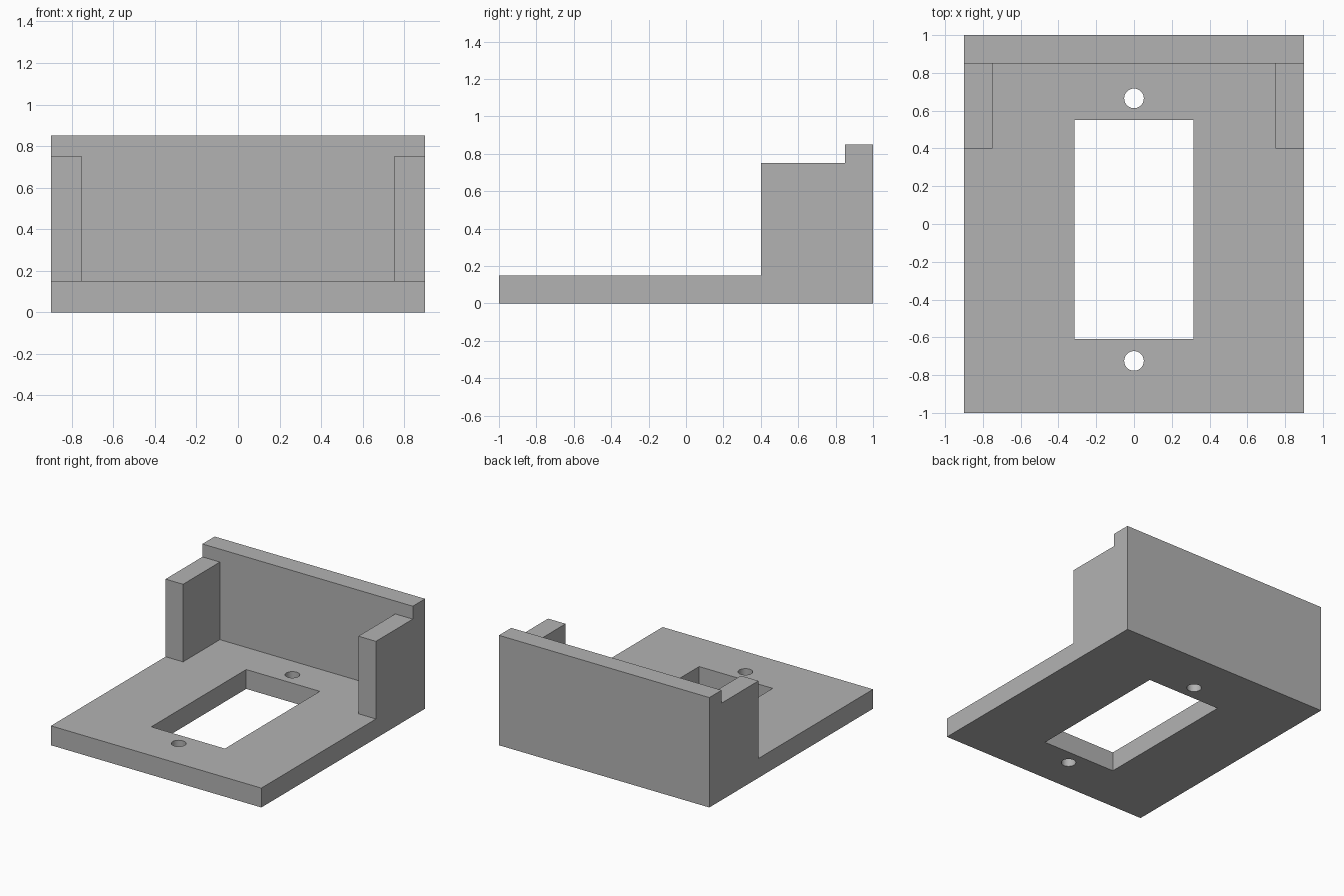
import bpy
import bmesh
from mathutils import Matrix, Vector

cube = bpy.data.objects.get("Cube")
if cube:
    bpy.data.objects.remove(cube, do_unlink=True)

HALF_WIDTH = 0.9
BASE_TOP = 0.15
CHEEK_TOP = 0.75
WALL_TOP = 0.85
CHEEK_FRONT = 0.4
WALL_FRONT = 0.85

grey = bpy.data.materials.new("plain_grey")
grey.use_nodes = True
colour = (0.45, 0.45, 0.45, 1)
grey.diffuse_color = colour
grey.node_tree.nodes["Principled BSDF"].inputs["Base Color"].default_value = colour


def add_object(name, bm):
    bmesh.ops.recalc_face_normals(bm, faces=bm.faces)
    mesh = bpy.data.meshes.new(name)
    bm.to_mesh(mesh)
    bm.free()
    mesh.materials.append(grey)
    obj = bpy.data.objects.new(name, mesh)
    bpy.context.collection.objects.link(obj)
    return obj


def box(name, low, high):
    low, high = Vector(low), Vector(high)
    bm = bmesh.new()
    place = Matrix.Translation((low + high) / 2) @ Matrix.Diagonal((*(high - low), 1))
    bmesh.ops.create_cube(bm, size=1, matrix=place)
    return add_object(name, bm)


def post(name, y, radius):
    bm = bmesh.new()
    bmesh.ops.create_cone(bm, cap_ends=True, segments=32, radius1=radius,
                          radius2=radius, depth=1, matrix=Matrix.Translation((0, y, 0)))
    return add_object(name, bm)


# Bracket body: stepped side profile extruded across the width
profile = [(-1, 0), (1, 0), (1, WALL_TOP), (WALL_FRONT, WALL_TOP),
           (WALL_FRONT, CHEEK_TOP), (CHEEK_FRONT, CHEEK_TOP),
           (CHEEK_FRONT, BASE_TOP), (-1, BASE_TOP)]
bm = bmesh.new()
side = bm.faces.new([bm.verts.new((-HALF_WIDTH, y, z)) for y, z in profile])
grown = bmesh.ops.extrude_face_region(bm, geom=[side], use_keep_orig=True)["geom"]
bmesh.ops.translate(bm, vec=(2 * HALF_WIDTH, 0, 0),
                    verts=[v for v in grown if isinstance(v, bmesh.types.BMVert)])
bracket = add_object("mounting_bracket", bm)

# Pocket between the cheeks, window in the base, and two screw holes
cutters = [
    box("cheek_pocket", (-0.75, 0.3, BASE_TOP), (0.75, WALL_FRONT, 1)),
    box("base_window", (-0.315, -0.61, -0.3), (0.315, 0.55, 0.5)),
    post("rear_screw_hole", 0.665, 0.052),
    post("front_screw_hole", -0.725, 0.052),
]
bpy.context.view_layer.objects.active = bracket
for cutter in cutters:
    cutter.hide_render = True
    cut = bracket.modifiers.new(cutter.name, "BOOLEAN")
    cut.operation = "DIFFERENCE"
    cut.solver = "EXACT"
    cut.object = cutter
    bpy.ops.object.modifier_apply(modifier=cut.name)
    bpy.data.objects.remove(cutter, do_unlink=True)

# Smooth hole walls, sharp edges elsewhere
bpy.ops.object.select_all(action="DESELECT")
bracket.select_set(True)
bpy.ops.object.shade_smooth_by_angle()
